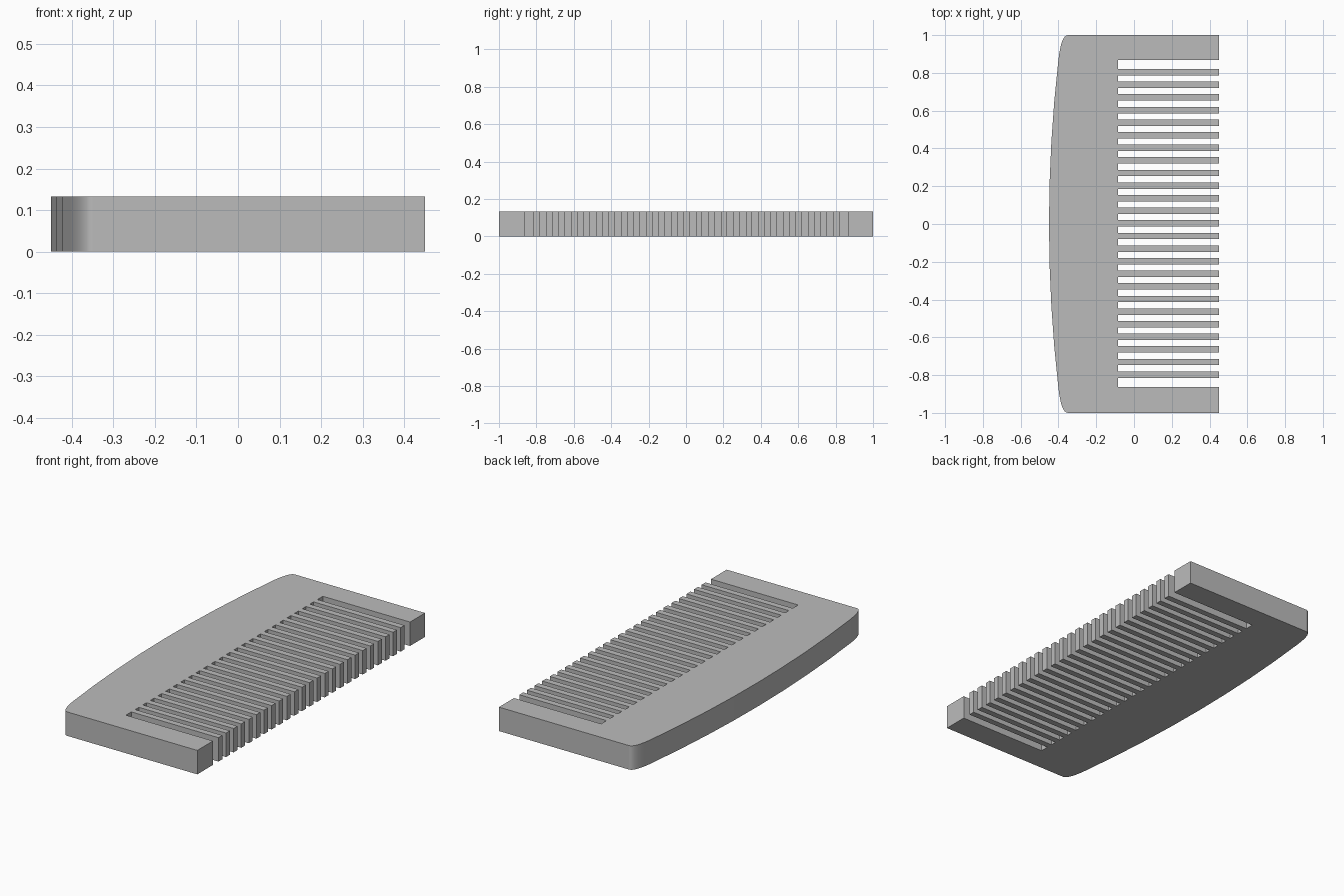
import bpy
import bmesh
from mathutils import Vector

cube = bpy.data.objects.get("Cube")
if cube:
    bpy.data.objects.remove(cube, do_unlink=True)

THICK = 0.133
TIP_X, ROOT_X = 0.45, -0.086       # tooth tips and slot bottoms
TEETH, PITCH, TOOTH_W = 25, 0.0667, 0.034
SHIFT, GUARD_Y = 0.003, 0.865      # tooth row offset, inner edge of end guards
ARC_Y, ARC_STEPS, CORNER_STEPS = 0.87, 8, 8

grey = bpy.data.materials.new("comb_grey")
grey.use_nodes = True
colour = (0.5, 0.5, 0.5, 1)
grey.diffuse_color = colour
grey.node_tree.nodes["Principled BSDF"].inputs["Base Color"].default_value = colour


def corner(side):
    """Rounded corner from the end face to the curved spine."""
    a, b, c = Vector((-0.35, 1)), Vector((-0.385, 1)), Vector((-0.40, ARC_Y))
    points = []
    for i in range(CORNER_STEPS + 1):
        t = i / CORNER_STEPS
        p = a * (1 - t) ** 2 + b * 2 * t * (1 - t) + c * t * t
        points.append((p.x, p.y * side))
    return points


# Curved spine, from back to front
outline = corner(1)
for i in range(1, ARC_STEPS):
    t = 1 - 2 * i / ARC_STEPS
    outline.append((-0.45 + 0.05 * t * t, ARC_Y * t))
outline += reversed(corner(-1))

# Front end guard, teeth and back end guard
outline += [(TIP_X, -1), (TIP_X, SHIFT - GUARD_Y), (ROOT_X, SHIFT - GUARD_Y)]
for i in range(TEETH):
    y = SHIFT + (i - (TEETH - 1) / 2) * PITCH
    lo, hi = y - TOOTH_W / 2, y + TOOTH_W / 2
    outline += [(ROOT_X, lo), (TIP_X, lo), (TIP_X, hi), (ROOT_X, hi)]
outline += [(ROOT_X, SHIFT + GUARD_Y), (TIP_X, SHIFT + GUARD_Y), (TIP_X, 1)]

# Extrude the outline into a solid plate
bm = bmesh.new()
base = bm.faces.new([bm.verts.new((x, y, 0)) for x, y in outline])
result = bmesh.ops.extrude_face_region(bm, geom=[base], use_keep_orig=True)
top = [v for v in result["geom"] if isinstance(v, bmesh.types.BMVert)]
bmesh.ops.translate(bm, verts=top, vec=(0, 0, THICK))
bmesh.ops.recalc_face_normals(bm, faces=bm.faces)

# Only the rounded corners are smooth
for face in bm.faces:
    centre = face.calc_center_median()
    face.smooth = abs(centre.y) > ARC_Y and centre.x < -0.35 and abs(face.normal.z) < 0.5

mesh = bpy.data.meshes.new("comb")
bm.to_mesh(mesh)
bm.free()
mesh.materials.append(grey)
bpy.context.collection.objects.link(bpy.data.objects.new("comb", mesh))
